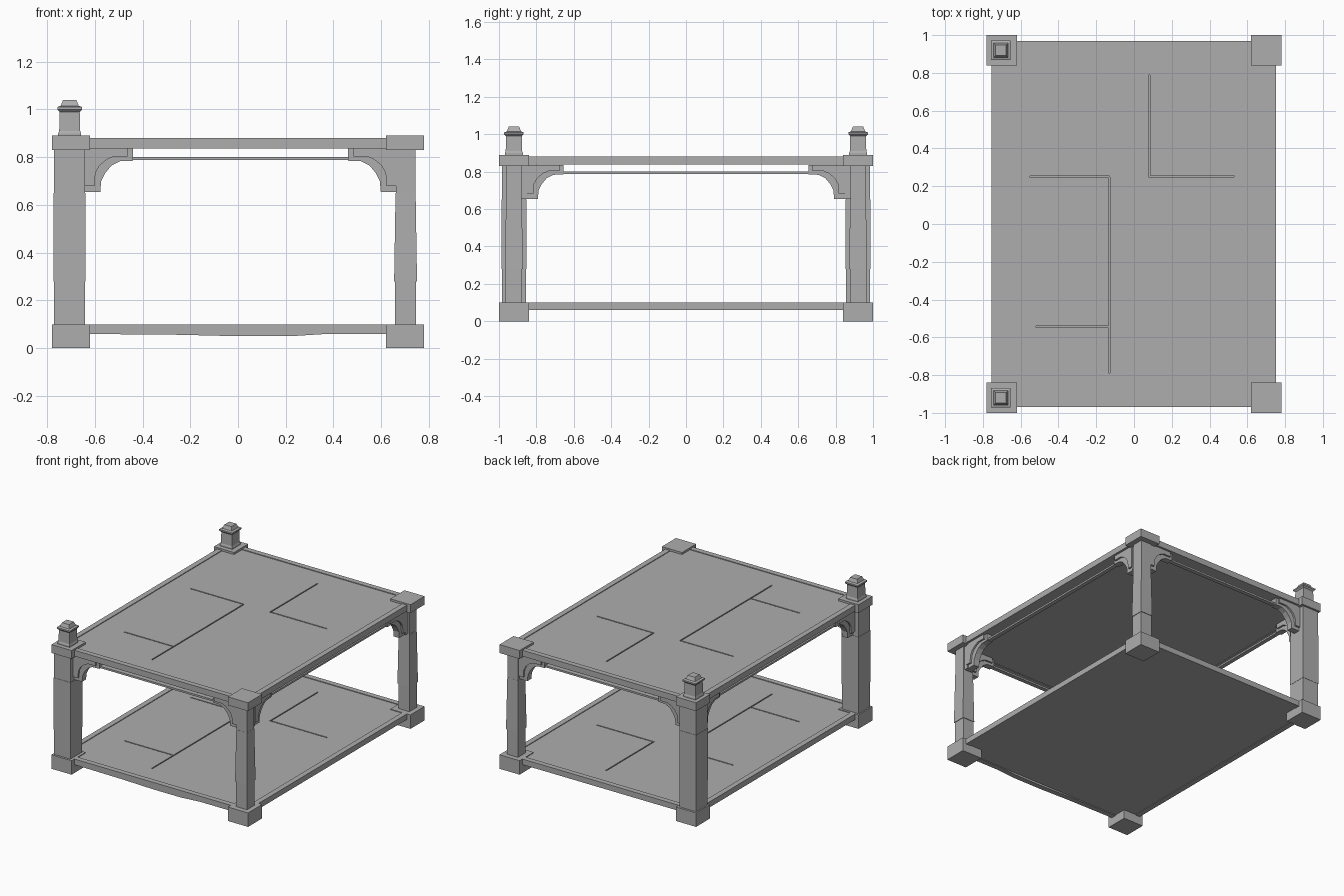
import bpy
import bmesh
from mathutils import Matrix, Vector

cube = bpy.data.objects.get("Cube")
if cube:
    bpy.data.objects.remove(cube)

grey = bpy.data.materials.new("stone grey")
grey.use_nodes = True
shade = (0.42, 0.42, 0.42, 1)
grey.diffuse_color = shade
grey.node_tree.nodes["Principled BSDF"].inputs["Base Color"].default_value = shade


def finish(name, bm):
    bmesh.ops.recalc_face_normals(bm, faces=bm.faces)
    mesh = bpy.data.meshes.new(name)
    bm.to_mesh(mesh)
    bm.free()
    mesh.materials.append(grey)
    obj = bpy.data.objects.new(name, mesh)
    bpy.context.scene.collection.objects.link(obj)
    return obj


def add_box(bm, x, y, z):
    low, high = Vector((x[0], y[0], z[0])), Vector((x[1], y[1], z[1]))
    place = Matrix.Translation((low + high) / 2) @ Matrix.Diagonal((*(high - low), 1))
    bmesh.ops.create_cube(bm, size=1, matrix=place)


def box(name, x, y, z):
    bm = bmesh.new()
    add_box(bm, x, y, z)
    return finish(name, bm)


def square_loft(name, cx, cy, rings):
    """Stack square rings, each given as (z, half width)."""
    bm = bmesh.new()
    loops = [[bm.verts.new((cx + sx * h, cy + sy * h, z))
              for sx, sy in ((-1, -1), (1, -1), (1, 1), (-1, 1))] for z, h in rings]
    for a, b in zip(loops, loops[1:]):
        for i in range(4):
            j = (i + 1) % 4
            bm.faces.new((a[i], a[j], b[j], b[i]))
    bm.faces.new(loops[0])
    bm.faces.new(loops[-1])
    return finish(name, bm)


def extrude_profile(name, profile, origin, along, across, depth):
    """Extrude an outline of (distance, height) points centred on its plane."""
    bm = bmesh.new()
    along, across = Vector(along), Vector(across)
    base = Vector(origin) - across * depth / 2
    face = bm.faces.new([bm.verts.new(base + along * u + Vector((0, 0, z)))
                         for u, z in profile])
    new = bmesh.ops.extrude_face_region(bm, geom=[face])["geom"]
    bmesh.ops.translate(bm, vec=across * depth,
                        verts=[v for v in new if isinstance(v, bmesh.types.BMVert)])
    return finish(name, bm)


# Bracket outlines: a wide curved arm and a smaller, thicker corner piece
ARM = [(0, .655), (.063, .655), (.067, .70), (.085, .735), (.11, .765),
       (.145, .783), (.20, .785), (.20, .836), (0, .836)]
CORNER = [(0, .68), (.038, .68), (.043, .735), (.06, .765), (.09, .79),
          (.12, .803), (.178, .803), (.178, .836), (0, .836)]

WIDE = [(.10, .065), (.28, .065), (.28, .067), (.65, .067), (.65, .065), (.835, .065)]
SLIM = [(.10, .044), (.28, .044), (.28, .048), (.65, .042), (.65, .041), (.835, .041)]
FINIAL = [(.89, .048), (.90, .048), (.91, .044), (.99, .042), (1.0, .052),
          (1.01, .052), (1.015, .038), (1.04, .028)]

# Corner posts with blocks, brackets and finials
for sx, side in ((-1, "right"), (1, "left")):
    for sy, end in ((-1, "front"), (1, "back")):
        tag = f"{end}_{side}"
        px, py = (-.705 if sx < 0 else .702), sy * .92
        half = .065 if sx < 0 else .041
        for part, z in (("foot_block", (0, .10)), ("top_block", (.83, .89))):
            box(f"{part}_{tag}", sorted((sx * .62, sx * .78)), sorted((sy * .84, sy)), z)
        square_loft(f"post_{tag}", px, py, WIDE if sx < 0 else SLIM)
        if sx < 0:
            square_loft(f"finial_{tag}", px, py, FINIAL)
        for part, outline, depth in (("bracket_arm", ARM, .045), ("bracket_corner", CORNER, .07)):
            extrude_profile(f"{part}_x_{tag}", outline, (px - sx * half, py, 0),
                            (-sx, 0, 0), (0, 1, 0), depth)
            extrude_profile(f"{part}_y_{tag}", outline, (px, sy * .855, 0),
                            (0, -sy, 0), (1, 0, 0), depth)
        if half < .05:
            box(f"bracket_backing_{tag}", (px - .03, px + .03),
                sorted((sy * .85, sy * .89)), (.655, .835))

# Thin stretchers joining the brackets
for s, end in ((-1, "front"), (1, "back")):
    box(f"stretcher_{end}", (-.46, .48), (s * .92 - .015, s * .92 + .015), (.788, .801))
for x, side in ((-.705, "right"), (.702, "left")):
    box(f"stretcher_{side}", (x - .015, x + .015), (-.68, .68), (.788, .801))

# Panel joints, each as x range and y range
G = .004
JOINTS = [((.08 - G, .08 + G), (.25, .79)), ((.08, .53), (.253 - G, .253 + G)),
          ((-.55, -.13), (.25 - G, .25 + G)), ((-.13 - G, -.13 + G), (-.79, .25)),
          ((-.52, -.13), (-.543 - G, -.543 + G))]

# Two shelves: side rails, end rails and a slightly sunken jointed panel
for level, z0, z1 in (("lower", .06, .10), ("upper", .837, .88)):
    for x, side in ((-.735, "right"), (.733, "left")):
        box(f"{level}_rail_{side}", (x - .019, x + .019), (-.90, .90), (z0, z1))
    for s, end in ((-1, "front"), (1, "back")):
        worn = z0 - .01 if level == "lower" and s < 0 else z0
        outline = [(-.70, z0), (-.25, z0 - (z0 - worn) * .4), (0, worn), (.22, worn),
                   (.38, z0), (.70, z0), (.70, z1), (-.70, z1)]
        extrude_profile(f"{level}_rail_{end}", outline, (0, s * .949, 0),
                        (1, 0, 0), (0, 1, 0), .038)
    panel = box(f"{level}_panel", (-.72, .72), (-.935, .935), (z0 + .004, z1 - .005))
    cut = bmesh.new()
    for x, y in JOINTS:
        add_box(cut, x, y, (z1 - .015, z1 + .02))
    cutter = finish(f"{level}_joint_cutter", cut)
    cutter.hide_render = True
    cutter.hide_viewport = True
    groove = panel.modifiers.new("joints", "BOOLEAN")
    groove.operation = "DIFFERENCE"
    groove.solver = "EXACT"
    groove.use_self = True
    groove.object = cutter
